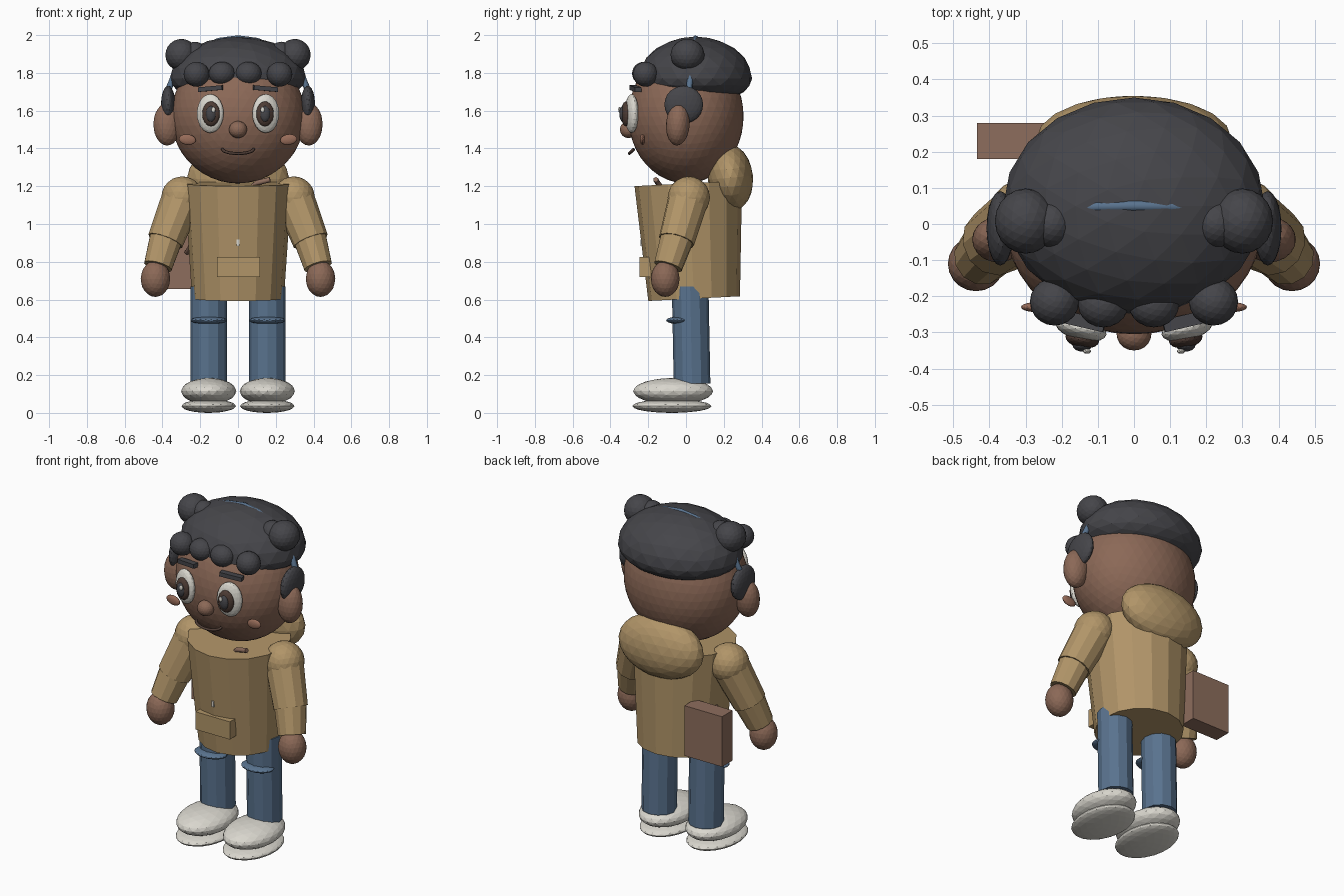
import bpy, bmesh
from math import sin, cos, pi, radians
from mathutils import Vector, Euler

if "Cube" in bpy.data.objects:
    bpy.data.objects.remove(bpy.data.objects["Cube"], do_unlink=True)


def material(name, r, g, b):
    m = bpy.data.materials.new(name)
    m.use_nodes = True
    m.diffuse_color = (r, g, b, 1)
    bsdf = next(n for n in m.node_tree.nodes if n.type == 'BSDF_PRINCIPLED')
    bsdf.inputs["Base Color"].default_value = (r, g, b, 1)
    bsdf.inputs["Roughness"].default_value = 0.8
    return m


SKIN = material("brown skin", .26, .14, .095)
HAIR = material("charcoal hair", .06, .06, .068)
COAT = material("tan coat", .44, .30, .14)
DENIM = material("blue denim", .10, .17, .27)
WHITE = material("off white", .70, .68, .62)
BAG = material("bag leather", .27, .155, .11)
IRIS = material("dark brown", .075, .045, .035)
BLUSH = material("cheek blush", .31, .15, .10)


def finish(name, bm, mat, loc=(0, 0, 0), rot=(0, 0, 0)):
    mesh = bpy.data.meshes.new(name)
    bm.to_mesh(mesh)
    bm.free()
    mesh.materials.append(mat)
    ob = bpy.data.objects.new(name, mesh)
    ob.location = loc
    ob.rotation_euler = Euler([radians(a) for a in rot])
    bpy.context.collection.objects.link(ob)
    return ob


def ball(name, mat, loc, size, rot=(0, 0, 0), detail=3, under=1):
    """Faceted ellipsoid; 'under' flattens its lower half."""
    bm = bmesh.new()
    bmesh.ops.create_icosphere(bm, subdivisions=detail, radius=1)
    for v in bm.verts:
        if v.co.z < 0:
            v.co.z *= under
    bmesh.ops.scale(bm, vec=size, verts=bm.verts)
    return finish(name, bm, mat, loc, rot)


def box(name, mat, loc, size, rot=(0, 0, 0)):
    bm = bmesh.new()
    bmesh.ops.create_cube(bm, size=1)
    bmesh.ops.scale(bm, vec=size, verts=bm.verts)
    return finish(name, bm, mat, loc, rot)


def limb(name, mat, start, end, r1, r2, sides=12):
    """Tapered cylinder between two points."""
    a, b = Vector(start), Vector(end)
    bm = bmesh.new()
    bmesh.ops.create_cone(bm, cap_ends=True, segments=sides, radius1=r1,
                          radius2=r2, depth=(b - a).length)
    ob = finish(name, bm, mat, (a + b) / 2)
    ob.rotation_euler = (b - a).to_track_quat('Z', 'Y').to_euler()
    return ob


def tube(name, mat, points, radius):
    cu = bpy.data.curves.new(name, 'CURVE')
    cu.dimensions = '3D'
    cu.bevel_depth = radius
    cu.bevel_resolution = 1
    cu.use_fill_caps = True
    sp = cu.splines.new('POLY')
    sp.points.add(len(points) - 1)
    for p, co in zip(sp.points, points):
        p.co = (*co, 1)
    cu.materials.append(mat)
    ob = bpy.data.objects.new(name, cu)
    bpy.context.collection.objects.link(ob)
    return ob


# Head, hair cap and centred face parts
ball("head", SKIN, (0, 0, 1.57), (.355, .305, .355), detail=4)
ball("hair_cap", HAIR, (0, .05, 1.77), (.362, .30, .222), under=.62)
ball("nose", SKIN, (0, -.305, 1.5), (.048, .045, .045))
arc = [radians(a) for a in range(-90, 91, 15)]
tube("mouth", IRIS, [(.083 * sin(a), -.275 - .025 * cos(a), 1.397 - .024 * cos(a)) for a in arc], .008)
tube("headband", DENIM, [(.39 * sin(a), .05 - .05 * (1 - cos(a)), 1.59 + .392 * cos(a)) for a in arc], .017)

# Coat body, hood, pocket and zip pull
limb("coat_body", COAT, (0, .043, .605), (0, .012, 1.215), .243, .285, 16)
ball("hood", COAT, (0, .235, 1.245), (.27, .12, .178), rot=(5, 0, 0))
box("coat_pocket", COAT, (.003, -.215, .773), (.228, .06, .106))
box("zip_pull", WHITE, (0, -.232, .9), (.014, .02, .035))

# Satchel and its strap
box("satchel", BAG, (-.31, .23, .805), (.25, .1, .3))
tube("satchel_strap", BAG, [(-.27, .17, .85), (-.24, .05, .9), (0, -.08, 1.13),
                            (.1, -.15, 1.218), (.17, -.16, 1.235)], .014)

for s, side in ((1, "left"), (-1, "right")):
    # Eyes, brows and cheeks
    ball(side + "_eye_white", WHITE, (.147 * s, -.288, 1.585), (.073, .034, .103), rot=(0, 0, 15 * s))
    ball(side + "_iris", IRIS, (.143 * s, -.318, 1.583), (.047, .025, .066), rot=(0, 0, 10 * s))
    ball(side + "_pupil", HAIR, (.143 * s, -.335, 1.583), (.027, .018, .042))
    ball(side + "_eye_glint", WHITE, (.13 * s, -.352, 1.605), (.011, .007, .016), detail=2)
    box(side + "_eyebrow", HAIR, (.145 * s, -.268, 1.717), (.13, .035, .024), rot=(0, 5 * s, 13 * s))
    ball(side + "_cheek", BLUSH, (.268 * s, -.23, 1.447), (.045, .014, .028), rot=(0, -8 * s, 0))

    # Ears and ear muffs
    ball(side + "_ear", SKIN, (.375 * s, -.043, 1.528), (.073, .063, .113), rot=(-4, 0, 0))
    ball(side + "_ear_muff", HAIR, (.37 * s, -.012, 1.632), (.038, .103, .1))

    # Hair buns and fringe curls
    ball(side + "_bun", HAIR, (.3 * s, .008, 1.895), (.085, .09, .085))
    ball(side + "_bun_curl", HAIR, (.228 * s, 0, 1.9), (.062, .065, .065))
    ball(side + "_outer_curl", HAIR, (.22 * s, -.215, 1.793), (.068, .066, .066))
    ball(side + "_inner_curl", HAIR, (.07 * s - .015, -.222, 1.797), (.07, .064, .062))

    # Arms
    shoulder, elbow = (.295 * s, .015, 1.14), (.385 * s, -.05, .91)
    ball(side + "_shoulder", COAT, shoulder, (.112, .112, .112))
    limb(side + "_upper_sleeve", COAT, shoulder, elbow, .108, .096)
    limb(side + "_cuff", COAT, (.38 * s, -.047, .925), (.424 * s, -.095, .775), .09, .077)
    ball(side + "_hand", SKIN, (.437 * s, -.11, .71), (.078, .076, .096))

    # Legs, knee folds and shoes
    limb(side + "_leg", DENIM, (.155 * s, .032, .155), (.155 * s, .022, .67), .097, .097)
    ball(side + "_knee_fold", DENIM, (.155 * s, -.035, .49), (.098, .07, .02))
    ball(side + "_shoe", WHITE, (.155 * s, -.068, .115), (.146, .212, .07))
    ball(side + "_sole", WHITE, (.155 * s, -.075, .036), (.144, .21, .036))
